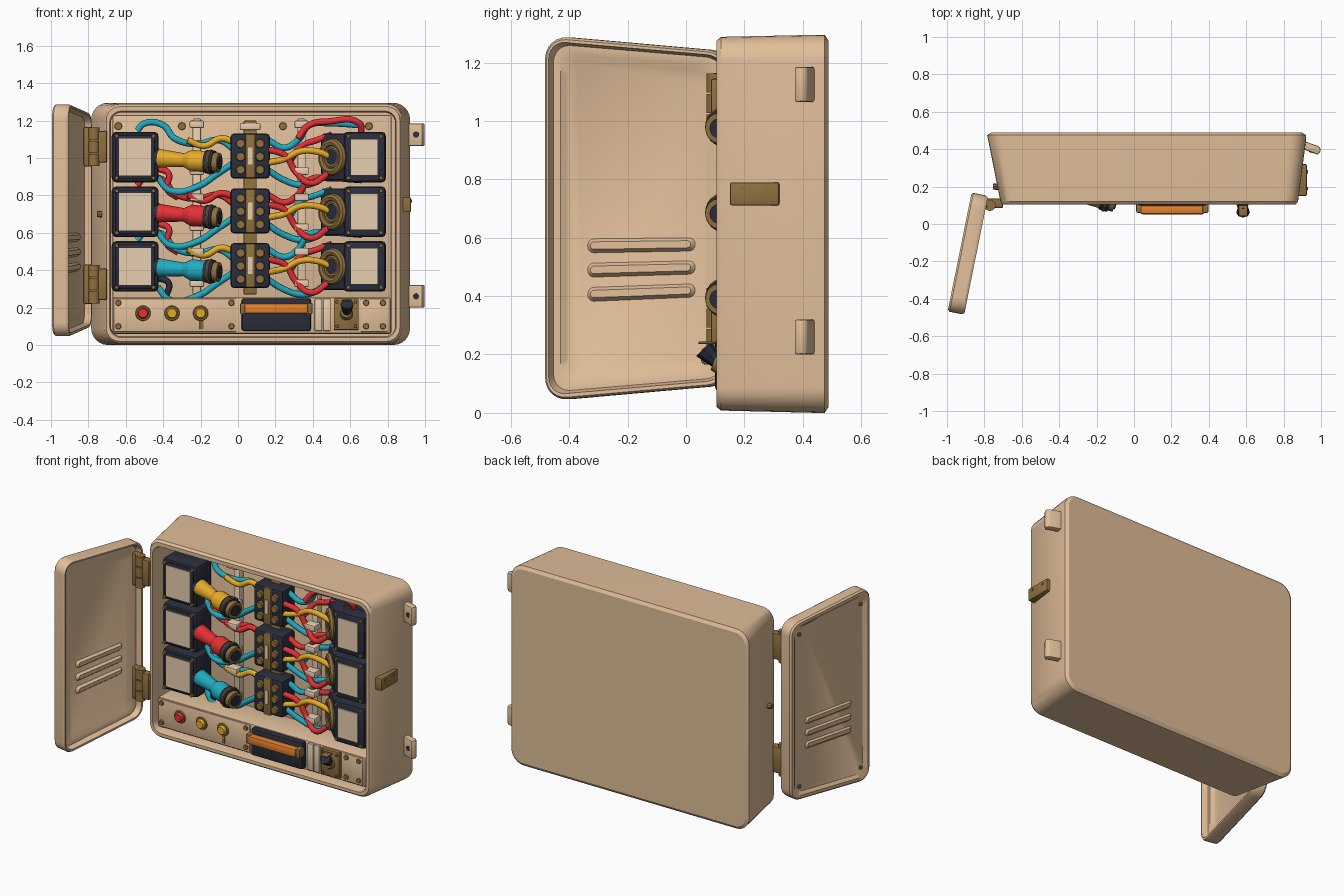
import bpy, bmesh, math
from mathutils import Vector, Matrix

if "Cube" in bpy.data.objects:
    bpy.data.objects.remove(bpy.data.objects["Cube"])

def mat(name, r, g, b):
    m = bpy.data.materials.new(name)
    m.diffuse_color = (r, g, b, 1)
    m.use_nodes = True
    m.node_tree.nodes["Principled BSDF"].inputs["Base Color"].default_value = m.diffuse_color
    return m

TAN = mat("tan paint", .75, .515, .32)
CREAM = mat("light tan", .82, .64, .44)
DARK = mat("dark navy", .024, .027, .045)
BRONZE = mat("bronze", .28, .165, .05)
YELLOW = mat("amber", .82, .42, .022)
RED = mat("red", .78, .03, .035)
TEAL = mat("teal", .015, .41, .53)
ORANGE = mat("orange", .80, .22, .025)

def finish(name, bm, m):
    bmesh.ops.recalc_face_normals(bm, faces=bm.faces)
    me = bpy.data.meshes.new(name)
    bm.to_mesh(me)
    bm.free()
    me.materials.append(m)
    ob = bpy.data.objects.new(name, me)
    bpy.context.collection.objects.link(ob)
    return ob

def box(name, x, y, z, m, bev=.0):
    bm = bmesh.new()
    bmesh.ops.create_cube(bm, size=1)
    for v in bm.verts:
        v.co = Vector([(r[0] + r[1]) / 2 + c * (r[1] - r[0]) for r, c in zip((x, y, z), v.co)])
    if bev:
        bmesh.ops.bevel(bm, geom=bm.edges[:], offset=bev, segments=2, profile=.5, affect='EDGES')
    return finish(name, bm, m)

def rod(name, a, b, r1, r2, m, seg=16):
    a, b = Vector(a), Vector(b)
    bm = bmesh.new()
    rot = (b - a).to_track_quat('Z', 'Y').to_matrix().to_4x4()
    bmesh.ops.create_cone(bm, cap_ends=True, segments=seg, radius1=r1, radius2=r2,
                          depth=(b - a).length, matrix=Matrix.Translation((a + b) / 2) @ rot)
    return finish(name, bm, m)

def screw(name, x, y, z, r=.018, m=BRONZE):
    rod(name, (x, y + .01, z), (x, y - .008, z), r, r * .8, m, 8)

def ring(name, c, n, R, r, m):
    bpy.ops.mesh.primitive_torus_add(location=c, rotation=Vector(n).to_track_quat('Z', 'Y').to_euler(),
        major_radius=R, minor_radius=r, major_segments=24, minor_segments=8)
    ob = bpy.context.object
    ob.name = name
    ob.data.materials.append(m)

def prism(name, pts, z0, z1, m, bev=.012):
    bm = bmesh.new()
    f = bm.faces.new([bm.verts.new((x, y, z0)) for x, y in pts])
    g = bmesh.ops.extrude_face_region(bm, geom=[f])
    bmesh.ops.translate(bm, vec=(0, 0, z1 - z0), verts=[v for v in g['geom'] if isinstance(v, bmesh.types.BMVert)])
    bmesh.ops.bevel(bm, geom=bm.edges[:], offset=bev, segments=2, profile=.5, affect='EDGES')
    return finish(name, bm, m)

def loft(name, loops, m, fn):
    # skin rounded rectangles (a0, a1, b0, b1, radius, depth)
    bm = bmesh.new()
    prev = first = None
    n = 6
    for a0, a1, b0, b1, r, d in loops:
        cur = []
        for k, (ca, cb) in enumerate([(a1 - r, b1 - r), (a0 + r, b1 - r), (a0 + r, b0 + r), (a1 - r, b0 + r)]):
            for i in range(n + 1):
                t = math.pi / 2 * (k + i / n)
                cur.append(bm.verts.new(fn(ca + r * math.cos(t), cb + r * math.sin(t), d)))
        if prev:
            for i in range(len(cur)):
                j = (i + 1) % len(cur)
                bm.faces.new((prev[i], prev[j], cur[j], cur[i]))
        first = first or cur
        prev = cur
    bm.faces.new(first)
    bm.faces.new(prev)
    return finish(name, bm, m)

# cabinet shell, open at the front
loft("cabinet_shell", [
    (-.765, .90, .02, 1.275, .07, .488), (-.785, .92, 0, 1.295, .09, .475), (-.78, .92, 0, 1.295, .09, .45),
    (-.714, .877, .008, 1.288, .08, .12), (-.704, .865, .02, 1.275, .07, .105), (-.686, .846, .04, 1.25, .06, .105),
    (-.68, .84, .047, 1.243, .055, .13), (-.70, .86, .04, 1.25, .055, .42)], TAN, lambda a, b, d: (a, d, b))
box("mounting_plate", (-.67, .82), (.34, .43), (.06, 1.23), TAN, .01)
for x in (-.64, -.3, .24, .70):
    screw("plate_screw", x, .34, 1.17, .024)

# door, standing open on the left; a runs from hinge to free edge
def door_pt(a, b, d):
    t = a / .65
    z = .67 + (b - .67) * (.91 + .09 * t)
    return (-.78 - .128 * t + .98 * d, .15 - .635 * t - .2 * d, z)

loft("door", [(.09, .58, .13, 1.21, .05, -.05), (.06, .60, .105, 1.235, .06, -.035), (.03, .625, .07, 1.265, .06, -.035),
    (.02, .635, .06, 1.275, .06, 0), (.008, .642, .047, 1.285, .07, 0), (0, .65, .04, 1.293, .08, -.012),
    (0, .65, .04, 1.293, .08, -.08), (.01, .64, .05, 1.283, .07, -.09),
    (.03, .62, .07, 1.263, .06, -.09), (.05, .60, .09, 1.243, .06, -.075)], TAN, door_pt)
for i in range(3):
    z = .40 + .085 * i
    for d0, d1 in ((-.052, -.034), (-.073, -.085)):
        loft("door_louvre", [(.13, .51, z - .026, z + .026, .024, d0), (.145, .495, z - .012, z + .014, .011, d1)], TAN, door_pt)
for a in (.08, .58):
    for z in (.13, 1.2):
        rod("door_screw", door_pt(a, z, -.086), door_pt(a, z, -.06), .012, .012, BRONZE, 8)

# hinges, side bolt, latch and wall tabs
for z in (.325, 1.06):
    box("hinge_leaf", (-.79, -.70), (.085, .135), (z - .085, z + .085), BRONZE, .008)
    box("hinge_door_leaf", (-.825, -.775), (.09, .13), (z - .105, z + .105), BRONZE, .008)
    for k in (-.07, 0, .07):
        rod("hinge_barrel", (-.77, .1, z + k - .032), (-.77, .1, z + k + .032), .03, .03, BRONZE)
rod("side_bolt", (-.70, .2, .70), (-.755, .2, .70), .02, .016, BRONZE, 8)
box("latch", (.86, .925), (.15, .32), (.71, .79), BRONZE, .008)
for y in (.19, .28):
    rod("latch_rivet", (.92, y, .77), (.929, y, .77), .009, .009, BRONZE, 8)
for z in (.26, 1.125):
    prism("wall_tab", [(.89, .45), (.89, .405), (.985, .37), (1.0, .395), (.99, .415)], z - .06, z + .06, TAN, .008)
    rod("tab_hole", (.956, .395, z), (.952, .38, z), .017, .017, DARK, 10)

rows = (1.005, .712, .42)
plug_colours = (YELLOW, RED, TEAL)
for z, pc in zip(rows, plug_colours):
    # left modules with a light window
    box("left_module", (-.675, -.425), (.185, .35), (z - .135, z + .135), DARK, .022)
    box("left_module_bezel", (-.655, -.445), (.175, .195), (z - .118, z + .118), DARK, .006)
    box("left_module_window", (-.635, -.465), (.17, .177), (z - .10, z + .10), CREAM)
    # right modules with angled socket
    prism("right_module", [(.79, .18), (.56, .18), (.445, .29), (.445, .35), (.79, .35)], z - .125, z + .125, DARK, .014)
    box("right_module_bezel", (.565, .79), (.165, .28), (z - .135, z + .135), DARK, .02)
    box("right_module_window", (.603, .745), (.158, .166), (z - .095, z + .095), CREAM)
    for sz in (-.112, .112):
        for x in (-.648, -.452):
            screw("module_screw", x, .171, z + sz, .012)
        for x in (.59, .765):
            screw("module_screw", x, .165, z + sz, .012)
    c, n = Vector((.505, .227, z)), Vector((-.7, -.7, 0))
    ring("socket_ring", c, n, .078, .021, BRONZE)
    ring("socket_inner_ring", c, n, .05, .012, BRONZE)
    rod("socket_core", c - n * .03, c + n * .006, .07, .07, DARK)
    # plug leaning forward out of the left module
    a, b = Vector((-.44, .225, z - .005)), Vector((-.10, .115, z - .03))
    p = lambda t: a.lerp(b, t)
    for part, t0, t1, r0, r1, m in (("plug_base", 0, .06, .056, .05, DARK), ("plug_boot", .05, .5, .05, .034, pc),
            ("plug_shoulder", .44, .56, .036, .058, pc), ("plug_body", .56, .80, .058, .055, pc),
            ("plug_collar", .79, .92, .062, .062, DARK), ("plug_tip", .9, 1, .054, .052, BRONZE),
            ("plug_face", .99, 1.02, .034, .034, DARK)):
        rod(part, p(t0), p(t1), r0, r1, m)
    ring("plug_band", p(.86), b - a, .06, .008, BRONZE)
    # terminal blocks
    box("terminal_block", (-.04, .17), (.215, .35), (z - .115, z + .125), DARK, .018)
    box("terminal_strip", (.04, .092), (.202, .22), (z - .112, z + .122), BRONZE, .005)
    box("terminal_strip_inlay", (.054, .078), (.195, .205), (z - .04, z + .05), CREAM)
    for k in (-.068, .002, .072):
        for x in (.014, .118):
            rod("terminal_screw", (x, .22, z + k), (x, .198, z + k), .026, .022, BRONZE, 10)
box("terminal_rail", (.03, .10), (.29, .345), (.27, 1.2), BRONZE, .006)
box("terminal_rail_end", (.01, .12), (.28, .345), (1.15, 1.185), CREAM, .006)

# cable rails with clips
for x in (-.22, .34):
    box("cable_rail", (x - .022, x + .022), (.30, .345), (.27, 1.21), CREAM, .006)
    for z in (.33, .50, .63, .79, .93, 1.18):
        box("cable_clip", (x - .038, x + .038), (.245, .31), (z - .02, z + .02), CREAM, .007)

# cables, drawn as front-view paths in hundredths, repeated for each row
def cable(name, pts, dz, m, y):
    cu = bpy.data.curves.new(name, 'CURVE')
    cu.dimensions = '3D'
    cu.bevel_depth = .0175
    cu.bevel_resolution = 2
    cu.resolution_u = 6
    cu.use_fill_caps = True
    s = cu.splines.new('BEZIER')
    s.bezier_points.add(len(pts) - 1)
    for i, (q, (x, z)) in enumerate(zip(s.bezier_points, pts)):
        q.co = (x / 100, y + .015 * math.sin(2 * i + z), z / 100 + dz)
        q.handle_left_type = q.handle_right_type = 'AUTO'
    cu.materials.append(m)
    bpy.context.collection.objects.link(bpy.data.objects.new(name, cu))

paths = [
    ([(-43, -11), (-36, -18), (-22, -16), (-11, -9), (-2, -3)], (TEAL, TEAL, TEAL), .27),
    ([(-54, 14), (-50, 18), (-40, 17), (-34, 10), (-22, 7), (-10, 9), (-2, 4)], (TEAL, RED, TEAL), .285),
    ([(-27, 9), (-18, 6), (-9, 10), (-2, 8)], (YELLOW, RED, YELLOW), .25),
    ([(-43, -6), (-37, -9), (-38, -17), (-32, -22)], (RED, RED, DARK), .295),
    ([(16, 4), (25, 1), (31, -8), (39, -14), (48, -9)], (RED, RED, RED), .25),
    ([(16, -7), (24, -12), (34, -15), (42, -13), (50, -6)], (TEAL, TEAL, TEAL), .275),
    ([(16, -3), (25, -1), (33, 3), (42, 3), (50, 0)], (YELLOW, YELLOW, YELLOW), .24),
    ([(16, 9), (25, 5), (32, 9), (38, 17), (50, 18), (66, 17)], (TEAL, RED, TEAL), .285),
    ([(28, -2), (34, 6), (42, 9), (50, 12)], (RED, TEAL, RED), .295),
]
for pts, cols, y in paths:
    for z, m in zip(rows, cols):
        cable("cable", pts, z, m, y)
cable("top_red_cable", [(32, 10), (38, 17), (48, 19), (65, 18), (66, 13)], rows[0], RED, .24)

# lower control panel
box("control_panel", (-.67, .815), (.14, .39), (.06, .255), TAN, .01)
for x0, x1 in ((-.665, -.01), (.655, .80)):
    box("panel_plate", (x0, x1), (.132, .145), (.07, .248), TAN, .004)
for x in (-.64, -.035, .685, .775):
    for z in (.1, .225):
        screw("panel_screw", x, .13, z, .018)
for x, m in ((-.508, RED), (-.353, YELLOW), (-.2, YELLOW)):
    rod("button_bezel", (x, .14, .17), (x, .125, .17), .045, .038, BRONZE)
    rod("button_cap", (x, .13, .17), (x, .108, .17), .032, .024, m)
prism("pointer_mark", [(-.205, .135), (-.185, .135), (-.185, .126), (-.205, .126)], .085, .13, BRONZE, .002)

# wide connector with orange bar
box("connector_body", (.02, .39), (.10, .15), (.075, .25), DARK, .012)
box("connector_bar", (.035, .375), (.052, .10), (.168, .222), ORANGE, .01)
for x in (.028, .382):
    box("connector_end", (x - .016, x + .016), (.06, .11), (.165, .225), BRONZE, .006)
for x in (.43, .475):
    box("spacer_strip", (x - .02, x + .02), (.125, .145), (.075, .248), CREAM, .005)

# toggle switch
box("switch_plate", (.512, .645), (.115, .145), (.08, .25), BRONZE, .006)
rod("switch_collar", (.58, .12, .165), (.58, .095, .175), .035, .03, BRONZE)
rod("switch_lever", (.583, .11, .17), (.583, .06, .22), .022, .036, DARK, 8)
box("switch_lever_cap", (.56, .608), (.042, .10), (.236, .244), BRONZE, .003)
for z in (.1, .23):
    for x in (.53, .628):
        screw("switch_screw", x, .113, z, .01)

# smooth round surfaces, keep edges sharp
bpy.ops.object.select_all(action='DESELECT')
for ob in bpy.data.objects:
    if ob.type == 'MESH':
        ob.select_set(True)
        bpy.context.view_layer.objects.active = ob
bpy.ops.object.shade_smooth_by_angle(angle=math.radians(32))
